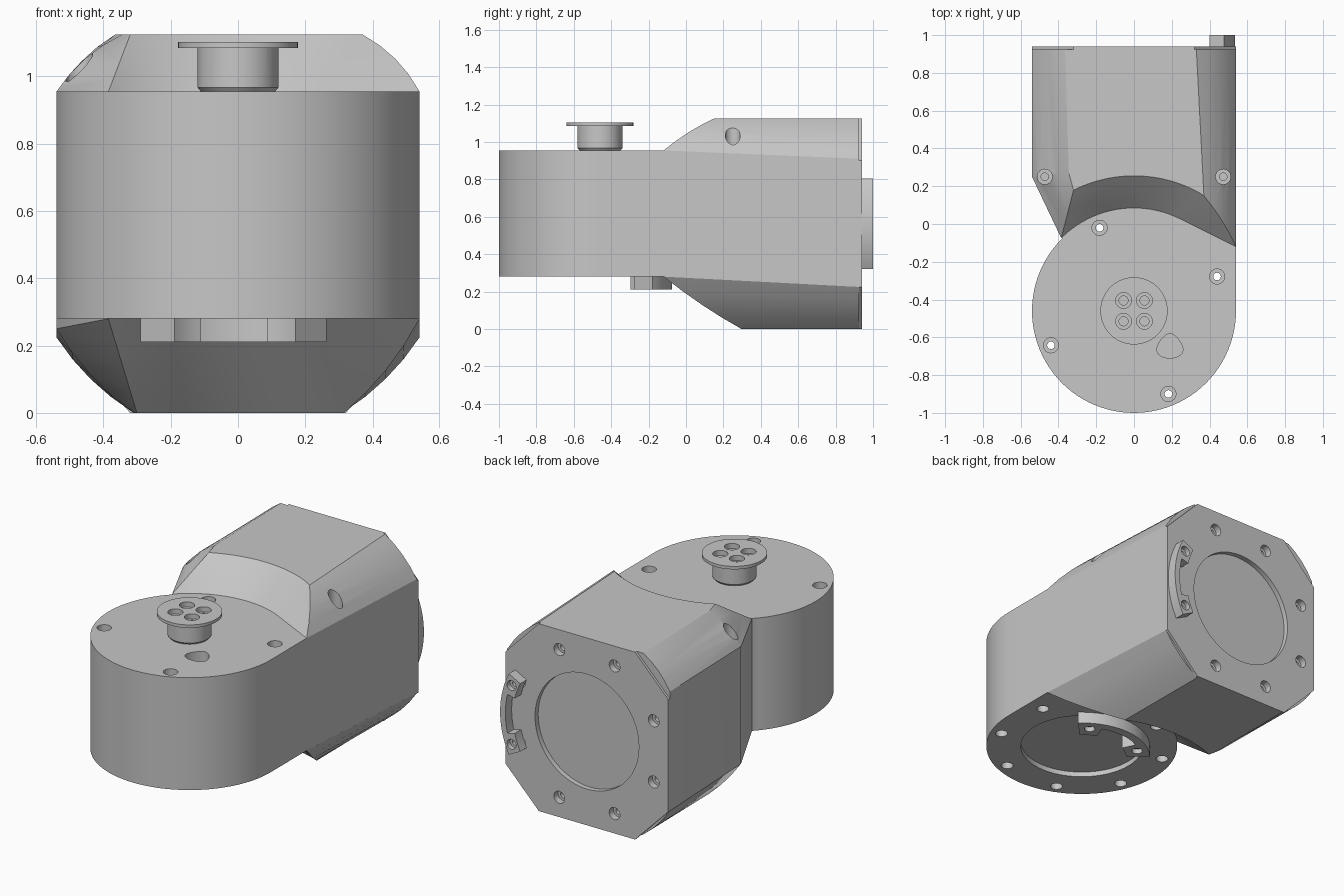
import bpy, bmesh
from math import sin, cos, pi, radians
from mathutils import Matrix, Vector

if "Cube" in bpy.data.objects:
    bpy.data.objects.remove(bpy.data.objects["Cube"])

grey = bpy.data.materials.new("machined_grey")
grey.use_nodes = True
COLOUR = (0.57, 0.57, 0.57, 1)
grey.diffuse_color = COLOUR
grey.node_tree.nodes["Principled BSDF"].inputs["Base Color"].default_value = COLOUR

AXIS_Y = -0.46      # centre of the output drum
RADIUS = 0.54
MID_Z = 0.5625      # centre height of the rear motor
LOW, HIGH = 0.28, 0.955

# Local frames with +z pointing out of each mounting face
TOP = Matrix.Translation((0, AXIS_Y, HIGH))
BELOW = Matrix.Translation((0, AXIS_Y, LOW)) @ Matrix.Rotation(pi, 4, 'X')
REAR = Matrix.Translation((0, 0.94, MID_Z)) @ Matrix.Rotation(-pi / 2, 4, 'X')


def loft(bm, rings, frame=Matrix()):
    """Skin a closed solid through rings of equal point count."""
    rows = [[bm.verts.new(frame @ Vector(p)) for p in ring] for ring in rings]
    n = len(rows[0])
    for a, b in zip(rows, rows[1:]):
        for i in range(n):
            j = (i + 1) % n
            bm.faces.new((a[i], a[j], b[j], b[i]))
    bm.faces.new(rows[0][::-1])
    bm.faces.new(rows[-1])


def lathe(bm, profile, frame, x=0, y=0, sides=32):
    """Turn (radius, height) pairs around the frame's z axis."""
    rings = [[(x + r * cos(2 * pi * i / sides), y + r * sin(2 * pi * i / sides), z)
              for i in range(sides)] for r, z in profile]
    loft(bm, rings, frame)


def prism(bm, outline, low, high, frame=Matrix()):
    loft(bm, [[(x, y, z) for x, y in outline] for z in (low, high)], frame)


def arc(r, start, end, steps, cy=0):
    out = []
    for i in range(steps + 1):
        a = radians(start + (end - start) * i / steps)
        out.append((r * cos(a), cy + r * sin(a)))
    return out


def finish(bm, name):
    bmesh.ops.recalc_face_normals(bm, faces=bm.faces)
    mesh = bpy.data.meshes.new(name)
    bm.to_mesh(mesh)
    bm.free()
    mesh.materials.append(grey)
    obj = bpy.data.objects.new(name, mesh)
    bpy.context.collection.objects.link(obj)
    return obj


def carve(obj, cutter_bm):
    """Subtract the cutter, then shade the part."""
    bpy.ops.object.select_all(action='DESELECT')
    bpy.context.view_layer.objects.active = obj
    obj.select_set(True)
    cutter = finish(cutter_bm, "cutter")
    cutter.hide_render = True
    mod = obj.modifiers.new("holes", 'BOOLEAN')
    mod.operation, mod.solver, mod.object = 'DIFFERENCE', 'EXACT', cutter
    mod.use_self = True
    bpy.ops.object.modifier_apply(modifier=mod.name)
    bpy.data.objects.remove(cutter)
    bpy.ops.object.shade_smooth_by_angle(angle=radians(30))


def screw_hole(bm, frame, x, y, wide=0.04, narrow=0.02, step=0.04, depth=0.09):
    lathe(bm, [(wide, 0.01), (wide, -step), (narrow, -step), (narrow, -depth)],
          frame, x, y, 24)


def bolt_circle(r, count, start):
    for i in range(count):
        a = radians(start + 360 * i / count)
        yield r * cos(a), r * sin(a)


# Motor housing: block with rounded chamfers, its front hollowed around the drum
def housing_ring(right, r, start, end, bend, back_left, back_right, heights):
    plan = [right] + arc(r, start, end, 24, AXIS_Y) + [bend, back_left, back_right]
    front, z_bend, z_left, z_right = heights
    zs = [front] * (len(plan) - 3) + [z_bend, z_left, z_right]
    return [Vector((x, y, z)) for (x, y), z in zip(plan, zs)]


def rounded(a, b, up, steps=4):
    """Rings between a and b, bulging outward along the side corners only."""
    rings = []
    for k in range(1, steps):
        t = k / steps
        ring = [p.lerp(q, t) for p, q in zip(a, b)]
        swell = 0.018 * 4 * t * (1 - t)
        for i in (0, -3, -2, -1):
            side = 1 if ring[i].x > 0 else -1
            ring[i] += Vector((side * swell, 0, up * swell)) * 0.7
        rings.append(ring)
    return rings


END = 0.925
bm = bmesh.new()
wall = ((RADIUS, -0.12), 0.545, 63, 135, (-RADIUS, 0.25), (-RADIUS, END), (RADIUS, END))
base = housing_ring((0.315, 0.297), 0.82, 67.5, 111.5, (-0.31, 0.34),
                    (-0.31, END), (0.31, END), (0, 0, 0, 0))
lower = housing_ring(*wall, (LOW, 0.25, 0.225, 0.225))
upper = housing_ring(*wall, (HIGH, HIGH, 0.94, 0.91))
crown = housing_ring((0.37, 0.15), 0.715, 61, 116.6, (-0.345, 0.27),
                     (-0.365, END), (0.33, END), (1.125,) * 4)
loft(bm, [base] + rounded(base, lower, -1) + [lower, upper]
     + rounded(upper, crown, 1) + [crown])
housing = finish(bm, "motor_housing")
cut = bmesh.new()
for side in (-1, 1):
    lathe(cut, [(0.04, 1.2), (0.04, 0.95), (0.02, 0.95), (0.02, 0.9)],
          Matrix(), side * 0.472, 0.25, 24)
for x, y in bolt_circle(0.48, 8, 22.5):
    screw_hole(cut, REAR, x, y, 0.036)
lathe(cut, [(0.345, 0.01), (0.345, -0.03)], REAR, sides=64)
carve(housing, cut)

# Rear octagonal cover with bolt holes and a sunken round face
bm = bmesh.new()
half, tall, flat, rise = RADIUS, 0.3375, 0.32, MID_Z
corners = [(half, tall), (flat, rise), (-flat, rise), (-half, tall)]
prism(bm, corners + [(-x, -y) for x, y in corners], -0.015, 0, REAR)
cover = finish(bm, "rear_cover")
cut = bmesh.new()
for x, y in bolt_circle(0.48, 8, 22.5):
    lathe(cut, [(0.036, 0.02), (0.036, -0.05)], REAR, x, y, 24)
lathe(cut, [(0.345, 0.02), (0.345, -0.05)], REAR, sides=64)
carve(cover, cut)

# Output drum, running straight into the housing on its left side
bm = bmesh.new()
outline = (arc(RADIUS, 135, 360, 60, AXIS_Y) + [(RADIUS, -0.12)]
           + arc(0.545, 63, 134, 20, AXIS_Y))
prism(bm, outline, LOW, HIGH)
drum = finish(bm, "output_drum")
cut = bmesh.new()
thick = HIGH - LOW
for x, y in bolt_circle(0.476, 4, 22.5):
    lathe(cut, [(0.04, 0.01), (0.04, -0.05), (0.02, -0.05), (0.02, 0.05 - thick),
                (0.034, 0.05 - thick), (0.034, -thick - 0.01)], TOP, x, y, 24)
for x, y in bolt_circle(0.476, 4, 22.5):
    screw_hole(cut, BELOW, x, y, 0.034)
lathe(cut, [(0.345, 0.01), (0.345, -0.03)], BELOW, sides=64)
# Egg-shaped cable opening
egg = [(0.19 + 0.065 * cos(a) - 0.012 * sin(2 * a), -0.185 + 0.065 * sin(a))
       for a in [2 * pi * i / 32 for i in range(32)]]
prism(cut, egg, -0.07, 0.01, TOP)
carve(drum, cut)

# Output horn: short stem under a thin flange
bm = bmesh.new()
lathe(bm, [(0.11, 0), (0.12, 0.012), (0.12, 0.13), (0.178, 0.13), (0.178, 0.148)],
      TOP, sides=64)
horn = finish(bm, "output_horn")
cut = bmesh.new()
horn_face = TOP @ Matrix.Translation((0, 0, 0.148))
for x, y in bolt_circle(0.078, 4, 45):
    screw_hole(cut, horn_face, x, y, 0.042, 0.024, 0.03, 0.08)
carve(horn, cut)


# Curved clamps: two screw bosses joined by a thin outer wall
def clamp(name, frame, inner, thin, outer, spread, foot, height, bolt_r, bolt_angle):
    bm = bmesh.new()
    gap = spread * 0.5
    outline = (arc(outer, -spread, spread, 24) + arc(inner, spread, gap, 6)
               + arc(thin, gap, -gap, 10) + arc(inner, -gap, -spread, 6))
    prism(bm, outline, foot, height, frame)
    obj = finish(bm, name)
    cut = bmesh.new()
    face = frame @ Matrix.Translation((0, 0, height))
    for side in (-1, 1):
        a = radians(side * bolt_angle)
        screw_hole(cut, face, bolt_r * cos(a), bolt_r * sin(a), 0.03, 0.015, 0.03, 0.05)
    carve(obj, cut)


clamp("rear_clamp", REAR, 0.45, 0.5, 0.535, 27, -0.002, 0.06, 0.492, 21)
clamp("lower_clamp", BELOW @ Matrix.Rotation(radians(-93), 4, 'Z'),
      0.25, 0.335, 0.385, 46, -0.03, 0.07, 0.32, 35)
